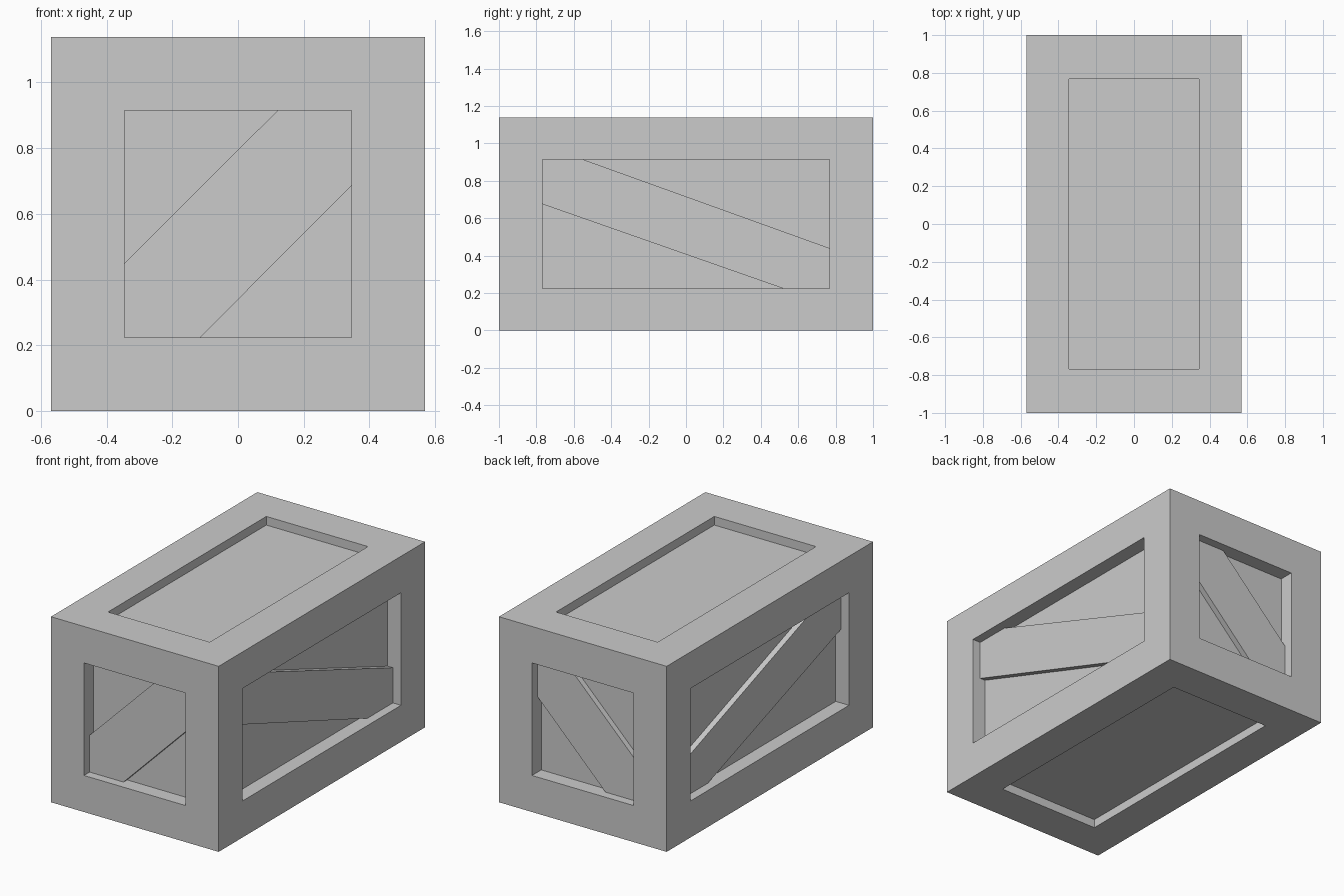
import bpy, bmesh
from math import copysign
from mathutils import Vector

if "Cube" in bpy.data.objects:
    bpy.data.objects.remove(bpy.data.objects["Cube"])

HALF = (0.569, 1.0, 0.569)       # half size of the crate
OPEN = (0.345, 0.767, 0.345)     # half size of the recessed windows
MID_Z = HALF[2]
SIDE_DEPTH, LID_DEPTH, BRACE_DEPTH = 0.09, 0.053, 0.055


def add_object(name, bm):
    bmesh.ops.recalc_face_normals(bm, faces=bm.faces[:])
    mesh = bpy.data.meshes.new(name)
    bm.to_mesh(mesh)
    bm.free()
    obj = bpy.data.objects.new(name, mesh)
    bpy.context.collection.objects.link(obj)
    return obj


# Crate body: a box with a recessed panel framed on every face
def crate_body():
    bm = bmesh.new()
    bmesh.ops.create_cube(bm, size=2.0)
    bmesh.ops.scale(bm, vec=HALF, verts=bm.verts[:])
    bm.normal_update()
    panels = bm.faces[:]
    bmesh.ops.inset_individual(bm, faces=panels, thickness=0.2)
    for face in panels:
        axis = max(range(3), key=lambda i: abs(face.normal[i]))
        for v in face.verts:
            for i in range(3):
                if i != axis:
                    v.co[i] = copysign(OPEN[i], v.co[i])
    bm.normal_update()
    for face in bmesh.ops.extrude_discrete_faces(bm, faces=panels)["faces"]:
        face.normal_update()
        depth = LID_DEPTH if abs(face.normal.z) > 0.5 else SIDE_DEPTH
        bmesh.ops.translate(bm, vec=face.normal * -depth, verts=face.verts[:])
    bmesh.ops.translate(bm, vec=(0, 0, MID_Z), verts=bm.verts[:])
    return add_object("crate_body", bm)


# Diagonal brace: a clipped plank outline raised from the recessed panel
def brace(name, outline, axis, side):
    def point(u, z, depth):
        d = side * (HALF[axis] - depth)
        return Vector((d, u, z)) if axis == 0 else Vector((u, d, z))

    bm = bmesh.new()
    face = bm.faces.new([bm.verts.new(point(u, z, SIDE_DEPTH)) for u, z in outline])
    raised = bmesh.ops.extrude_face_region(bm, geom=[face], use_keep_orig=True)["geom"]
    push = point(0, 0, BRACE_DEPTH) - point(0, 0, SIDE_DEPTH)
    bmesh.ops.translate(bm, vec=push,
                        verts=[g for g in raised if isinstance(g, bmesh.types.BMVert)])
    return add_object(name, bm)


crate_body()

LOW, HIGH = MID_Z - OPEN[2], MID_Z + OPEN[2]
END_OUTLINE = [(-0.345, LOW), (-0.115, LOW), (0.345, 0.685),
               (0.345, HIGH), (0.12, HIGH), (-0.345, 0.45)]
SIDE_OUTLINE = [(-0.767, 0.675), (0.52, LOW), (0.767, LOW),
                (0.767, 0.44), (-0.55, HIGH), (-0.767, HIGH)]

# Matching braces on opposite faces
brace("front_brace", END_OUTLINE, 1, -1)
brace("back_brace", END_OUTLINE, 1, 1)
brace("right_brace", SIDE_OUTLINE, 0, 1)
brace("left_brace", SIDE_OUTLINE, 0, -1)
